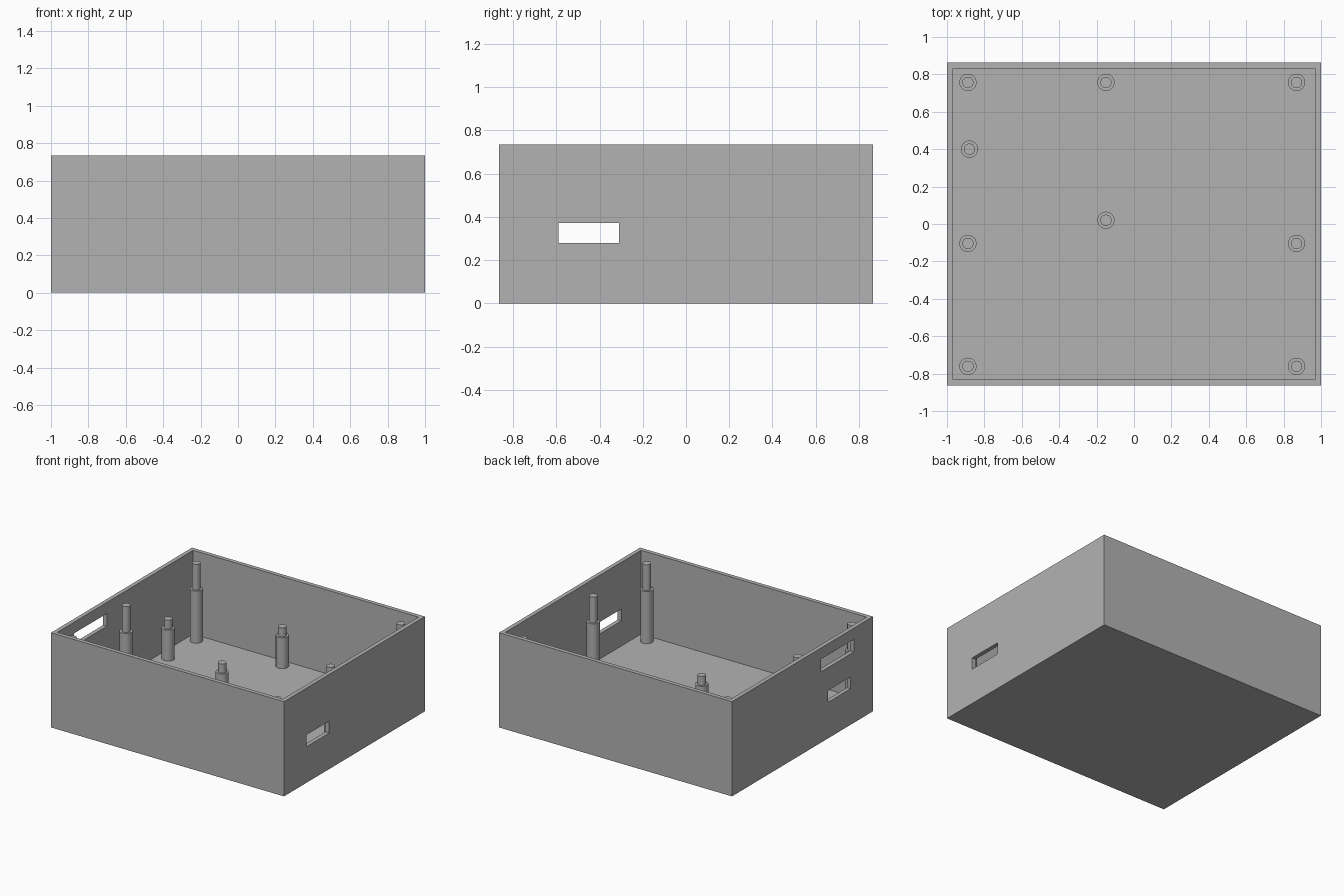
import bpy
import bmesh
import math
from mathutils import Matrix, Vector

cube = bpy.data.objects.get("Cube")
if cube:
    bpy.data.objects.remove(cube, do_unlink=True)

# Overall sizes
HALF_X, HALF_Y, HEIGHT = 1.0, 0.864, 0.735
WALL, FLOOR = 0.032, 0.085

grey = bpy.data.materials.new("plain grey")
grey.use_nodes = True
colour = (0.45, 0.45, 0.45, 1)
grey.diffuse_color = colour
grey.node_tree.nodes["Principled BSDF"].inputs["Base Color"].default_value = colour


def add_object(name, bm):
    mesh = bpy.data.meshes.new(name)
    bm.to_mesh(mesh)
    bm.free()
    mesh.materials.append(grey)
    obj = bpy.data.objects.new(name, mesh)
    bpy.context.collection.objects.link(obj)
    return obj


def box(name, low, high):
    low, high = Vector(low), Vector(high)
    bm = bmesh.new()
    matrix = Matrix.Translation((low + high) / 2) @ Matrix.Diagonal((*(high - low), 1))
    bmesh.ops.create_cube(bm, size=1, matrix=matrix)
    return add_object(name, bm)


def cut(target, cutter):
    bpy.ops.object.select_all(action="DESELECT")
    bpy.context.view_layer.objects.active = target
    target.select_set(True)
    mod = target.modifiers.new("cut", "BOOLEAN")
    mod.operation = "DIFFERENCE"
    mod.solver = "EXACT"
    mod.object = cutter
    bpy.ops.object.modifier_apply(modifier=mod.name)
    bpy.data.objects.remove(cutter, do_unlink=True)


def post(name, x, y, shoulder, top, radius=0.046, peg_radius=0.03):
    # Round column with a thinner locating peg on its end
    base = FLOOR - 0.01
    bm = bmesh.new()
    bmesh.ops.create_cone(bm, cap_ends=True, segments=32, radius1=radius,
                          radius2=radius, depth=shoulder - base,
                          matrix=Matrix.Translation((x, y, (shoulder + base) / 2)))
    cap = max(bm.faces, key=lambda f: f.calc_center_median().z)
    bmesh.ops.inset_region(bm, faces=[cap], thickness=radius - peg_radius)
    ring = bmesh.ops.extrude_discrete_faces(bm, faces=[cap])["faces"]
    bmesh.ops.translate(bm, verts=ring[0].verts, vec=(0, 0, top - shoulder))
    obj = add_object(name, bm)
    bpy.ops.object.select_all(action="DESELECT")
    bpy.context.view_layer.objects.active = obj
    obj.select_set(True)
    bpy.ops.object.shade_smooth_by_angle(angle=math.radians(30))


# Open-topped enclosure
case = box("case", (-HALF_X, -HALF_Y, 0), (HALF_X, HALF_Y, HEIGHT))
cut(case, box("cavity", (WALL - HALF_X, WALL - HALF_Y, FLOOR),
              (HALF_X - WALL, HALF_Y - WALL, HEIGHT + 0.1)))

# Matching lower slots in both side walls, wider upper slot on one side only
for side in (-1, 1):
    x = side * HALF_X
    cut(case, box("lower_slot", (x - 0.1, -0.59, 0.28), (x + 0.1, -0.31, 0.372)))
cut(case, box("upper_slot", (-HALF_X - 0.1, -0.63, 0.55), (-HALF_X + 0.1, -0.225, 0.648)))

# Tall posts in two rows beside the side walls
for x in (-0.888, 0.869):
    for y in (-0.761, -0.104, 0.757):
        post("tall_post", x, y, 0.49, 0.69)

# Short posts
for x, y in ((-0.15, 0.757), (-0.88, 0.4), (-0.15, 0.02)):
    post("short_post", x, y, 0.325, 0.395)
